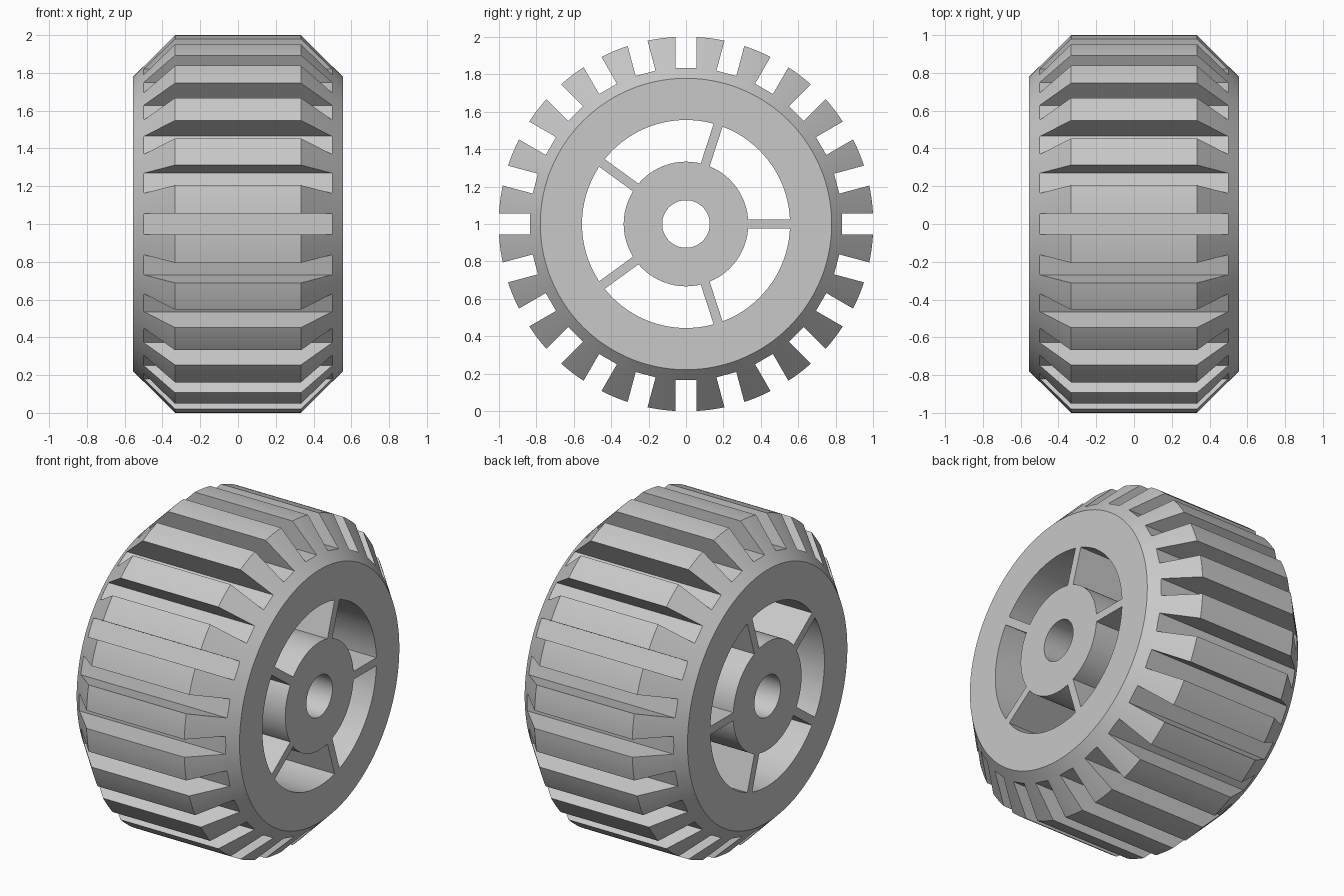
import bpy, bmesh
from math import sin, cos, asin, radians, tau

if "Cube" in bpy.data.objects:
    bpy.data.objects.remove(bpy.data.objects["Cube"])

HALF = 0.5556      # half width of the wheel
TREAD = 0.3333     # half width of the tread top
R_TREAD, R_SIDE, R_FLOOR = 1.0014, 0.779, 0.834
R_RIM, R_HUB, R_BORE = 0.556, 0.333, 0.127
SLOTS, SPOKES, SEGMENTS = 24, 5, 144
SLOT_W, SPOKE_W = 0.11, 0.05

grey = bpy.data.materials.new("light grey")
grey.use_nodes = True
grey.diffuse_color = (0.58, 0.58, 0.58, 1)
grey.node_tree.nodes["Principled BSDF"].inputs["Base Color"].default_value = grey.diffuse_color


def make_object(name, bm):
    bmesh.ops.recalc_face_normals(bm, faces=bm.faces)
    mesh = bpy.data.meshes.new(name)
    bm.to_mesh(mesh)
    bm.free()
    mesh.materials.append(grey)
    obj = bpy.data.objects.new(name, mesh)
    obj.location.z = 1
    bpy.context.collection.objects.link(obj)
    return obj


def lathe(name, profile):
    """Turn a closed (x, radius) profile around the x axis."""
    bm = bmesh.new()
    rings = [[bm.verts.new((x, r * cos(tau * i / SEGMENTS), r * sin(tau * i / SEGMENTS)))
              for x, r in profile] for i in range(SEGMENTS)]
    n = len(profile)
    for i, ring in enumerate(rings):
        other = rings[(i + 1) % SEGMENTS]
        for j in range(n):
            k = (j + 1) % n
            bm.faces.new((ring[j], ring[k], other[k], other[j]))
    return make_object(name, bm)


def prisms(name, outline, count):
    """Extrude a (y, z) outline through the wheel and repeat it around the axle."""
    bm = bmesh.new()
    for i in range(count):
        a = tau * i / count
        ends = [[bm.verts.new((x, y * cos(a) - z * sin(a), y * sin(a) + z * cos(a)))
                 for y, z in outline] for x in (-0.8, 0.8)]
        for end in ends:
            bm.faces.new(end)
        n = len(outline)
        for j in range(n):
            k = (j + 1) % n
            bm.faces.new((ends[0][j], ends[0][k], ends[1][k], ends[1][j]))
    return make_object(name, bm)


def arc(radius, steps=32):
    """Arc between two neighbouring spokes, leaving half a spoke at each end."""
    start = asin(SPOKE_W / 2 / radius)
    sweep = tau / SPOKES - 2 * start
    return [(radius * cos(start + sweep * i / steps), radius * sin(start + sweep * i / steps))
            for i in range(steps + 1)]


# Solid wheel with chamfered shoulders and an axle bore
wheel = lathe("wheel", [(-HALF, R_BORE), (HALF, R_BORE), (HALF, R_SIDE),
                        (TREAD, R_TREAD), (-TREAD, R_TREAD), (-HALF, R_SIDE)])

# Tread slots and the openings between the spokes
h = SLOT_W / 2
cutters = [
    prisms("tread_slot_cutter", [(R_FLOOR, -h), (1.2, -h), (1.2, h), (R_FLOOR, h)], SLOTS),
    prisms("spoke_opening_cutter", arc(R_RIM) + arc(R_HUB)[::-1], SPOKES),
]

bpy.ops.object.select_all(action="DESELECT")
wheel.select_set(True)
bpy.context.view_layer.objects.active = wheel
for cutter in cutters:
    cutter.hide_render = True
    cut = wheel.modifiers.new(cutter.name, "BOOLEAN")
    cut.operation = "DIFFERENCE"
    cut.solver = "EXACT"
    cut.object = cutter
    bpy.ops.object.modifier_apply(modifier=cut.name)
    bpy.data.objects.remove(cutter)

bpy.ops.object.shade_smooth_by_angle(angle=radians(25))
